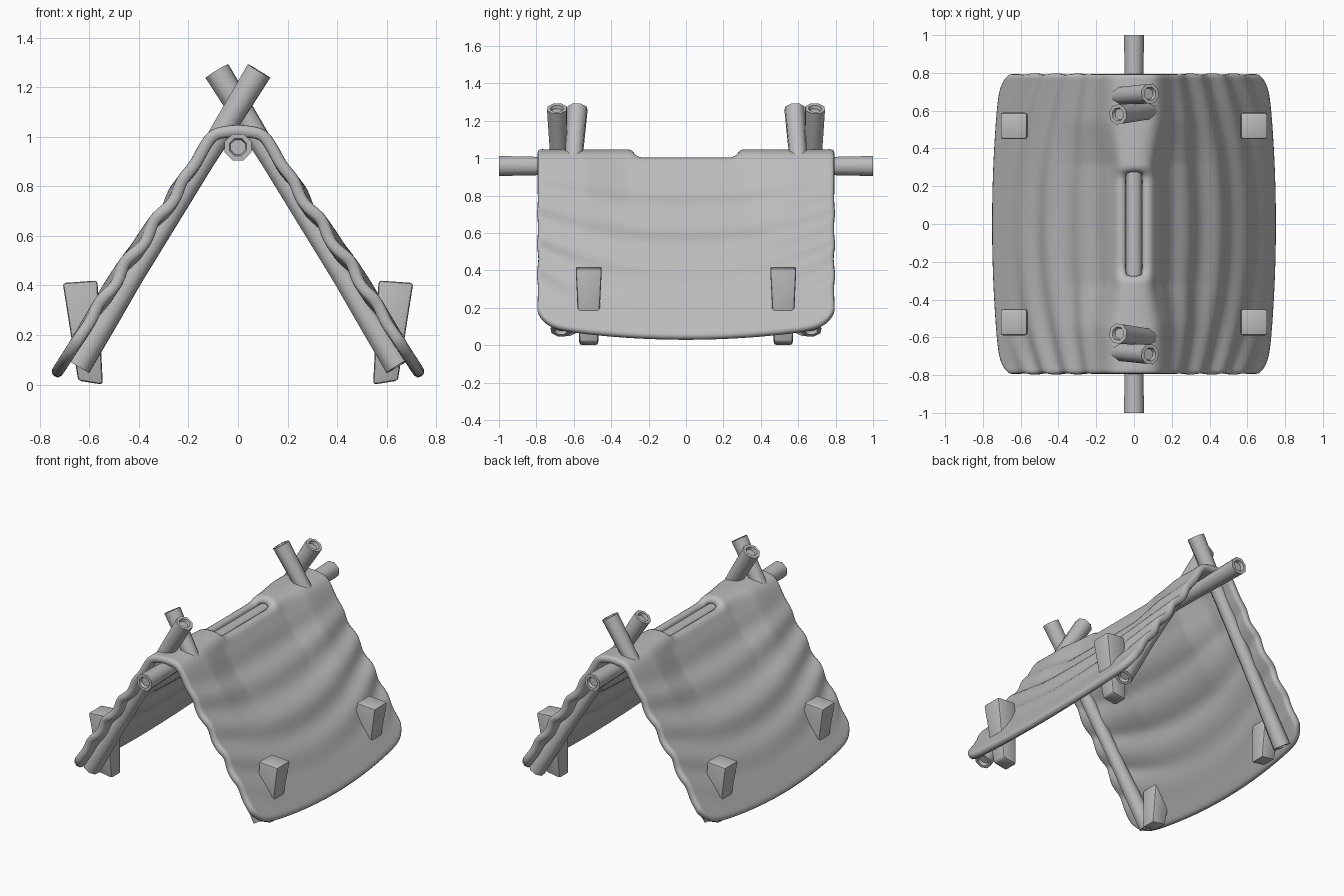
import bpy, bmesh, math
from mathutils import Vector

cube = bpy.data.objects.get("Cube")
if cube:
    bpy.data.objects.remove(cube, do_unlink=True)

grey = bpy.data.materials.new("plain grey")
grey.use_nodes = True
grey.diffuse_color = (0.5, 0.5, 0.5, 1)
grey.node_tree.nodes["Principled BSDF"].inputs["Base Color"].default_value = (0.5, 0.5, 0.5, 1)


def finish(name, bm, angle):
    """Turn a bmesh into a shaded, coloured object."""
    bmesh.ops.recalc_face_normals(bm, faces=bm.faces)
    mesh = bpy.data.meshes.new(name)
    bm.to_mesh(mesh)
    bm.free()
    mesh.materials.append(grey)
    ob = bpy.data.objects.new(name, mesh)
    bpy.context.collection.objects.link(ob)
    bpy.ops.object.select_all(action='DESELECT')
    ob.select_set(True)
    bpy.context.view_layer.objects.active = ob
    bpy.ops.object.shade_smooth_by_angle(angle=math.radians(angle))
    return ob


# Cloth: a slope profile (x, z) from ridge to hem, swept along y with swag folds
PROFILE = [Vector(p) for p in ((0, 1.052), (0.1, 1.033), (0.22, 0.83), (0.355, 0.65),
                               (0.477, 0.49), (0.58, 0.33), (0.70, 0.14), (0.765, 0.04))]
HALF = 0.795


def along(s):
    """Point on the profile at arc length s, mirrored for negative s."""
    side, s = (-1 if s < 0 else 1), abs(s)
    for a, b in zip(PROFILE, PROFILE[1:]):
        step = (b - a).length
        if s <= step or b is PROFILE[-1]:
            p = a.lerp(b, s / step)
            return Vector((p.x * side, p.y))
        s -= step


def smooth(s):
    return (along(s - 0.025) + along(s) + along(s + 0.025)) / 3


def clamp(x):
    return max(0, min(1, x))


def cloth_point(t, v):
    y = v * HALF
    s = t * (1.292 - 0.08 * v * v - 0.09 * abs(v) ** 18)
    p = smooth(s)
    tangent = (smooth(s + 0.01) - smooth(s - 0.01)).normalized()
    normal = Vector((-tangent.y, tangent.x))
    # folds hang lower towards the middle and fade at ridge and hem
    a = abs(s)
    sag = a / (1 + 0.35 * (1 - v * v))
    fade = clamp((a - 0.2) / 0.2) * clamp((1.15 - a) / 0.3)
    wave = math.cos(2 * math.pi * (sag - 0.33) / 0.2)
    # the upper slope rests on the crossed poles and sinks in between them
    support = clamp((abs(v) - 0.4) / 0.28)
    upper = clamp((a - 0.06) / 0.08) * clamp((0.7 - a) / 0.35)
    p = p + normal * (fade * 0.012 * wave + upper * (0.036 * support - 0.02))
    # the ridge drops onto the pole around the slot
    p.y -= 0.05 * math.exp(-(y / 0.275) ** 30 - (s / 0.1) ** 2)
    return Vector((p.x, y, p.y))


NT, NV = 64, 60
bm = bmesh.new()
grid = [[bm.verts.new(cloth_point(2 * i / NT - 1, 2 * j / NV - 1))
         for j in range(NV + 1)] for i in range(NT + 1)]
for i in range(NT):
    for j in range(NV):
        slot = abs(i + 0.5 - NT / 2) < 1 and abs(j + 0.5 - NV / 2) < 10
        if not slot:
            bm.faces.new((grid[i][j], grid[i + 1][j], grid[i + 1][j + 1], grid[i][j + 1]))
cloth = finish("cloth_cover", bm, 80)
if cloth.data.polygons[0].normal.z < 0:
    cloth.data.flip_normals()
solid = cloth.modifiers.new("thickness", 'SOLIDIFY')
solid.thickness = 0.048
solid.offset = -1
sub = cloth.modifiers.new("smooth", 'SUBSURF')
sub.levels = sub.render_levels = 1


def pole(name, start, end, r_end, r_mid):
    """Eight-sided pole, thinner in the middle, with recessed ends."""
    start, end = Vector(start), Vector(end)
    axis = end - start
    turn = axis.to_track_quat('Z', 'Y')
    length = axis.length
    rings = ((0.02, r_end * 0.55), (0, r_end * 0.65), (0, r_end),
             (0.2, r_end * 0.92), (0.42, r_mid))
    stations = list(rings) + [(length - d, r) for d, r in reversed(rings)]
    corners = [(k + 0.5) * math.pi / 4 for k in range(8)]
    bm = bmesh.new()
    loops = [[bm.verts.new(start + turn @ Vector((r * math.cos(c), r * math.sin(c), d)))
              for c in corners] for d, r in stations]
    for a, b in zip(loops, loops[1:]):
        for k in range(8):
            n = (k + 1) % 8
            bm.faces.new((a[k], a[n], b[n], b[k]))
    bm.faces.new(loops[0])
    bm.faces.new(loops[-1])
    return finish(name, bm, 50)


# Ridge pole and the crossed poles at each end
pole("ridge_pole", (0, -1, 0.958), (0, 1, 0.958), 0.058, 0.047)
for label, e in (("front", -1), ("back", 1)):
    pole(label + "_outer_pole", (-0.645, 0.64 * e, 0.075), (0.085, 0.69 * e, 1.265), 0.056, 0.045)
    pole(label + "_inner_pole", (0.645, 0.67 * e, 0.075), (-0.085, 0.58 * e, 1.265), 0.056, 0.045)


# Tapered stakes pinning the hem
def stake(name, sx, sy):
    bm = bmesh.new()
    bmesh.ops.create_cube(bm, size=1)
    for v in bm.verts:
        top = v.co.z > 0
        size = 0.14 if top else 0.1
        x = (0.637 if top else 0.595) + v.co.x * size
        z = (0.415 if top else 0.008) + v.co.x * (-0.01 if top else 0.016)
        v.co = (x * sx, (0.52 + v.co.y * size) * sy, z)
    bmesh.ops.recalc_face_normals(bm, faces=bm.faces)
    bm.normal_update()
    bmesh.ops.bevel(bm, geom=bm.edges[:], offset=0.012, segments=2, profile=0.5, affect='EDGES')
    return finish(name, bm, 40)


for side, sx in (("left", 1), ("right", -1)):
    for label, sy in (("front", -1), ("back", 1)):
        stake(f"{label}_{side}_stake", sx, sy)
